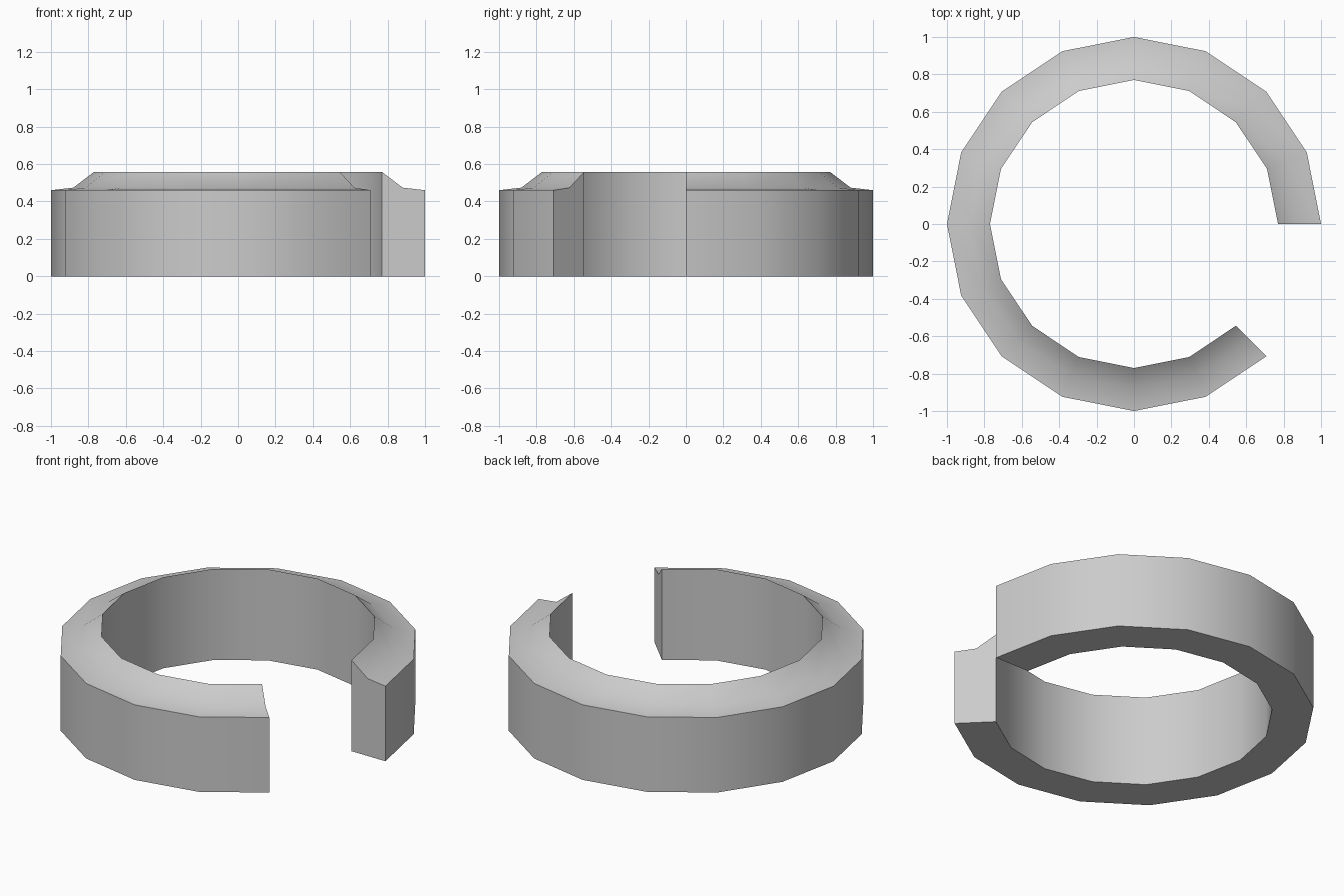
import bpy, bmesh, math

if "Cube" in bpy.data.objects:
    bpy.data.objects.remove(bpy.data.objects["Cube"])

# Cross-section (radius, height) swept round the z axis
PROFILE = [(0.77, 0.0), (1.0, 0.0), (1.0, 0.46), (0.88, 0.474), (0.77, 0.558)]
SEGMENTS = 14            # 14 of 16 segments, leaving an open gap
STEP = math.radians(22.5)

bm = bmesh.new()
rings = []
for i in range(SEGMENTS + 1):
    a = i * STEP
    rings.append([bm.verts.new((r * math.cos(a), r * math.sin(a), z)) for r, z in PROFILE])

# Side walls
n = len(PROFILE)
for a, b in zip(rings, rings[1:]):
    for j in range(n):
        k = (j + 1) % n
        bm.faces.new((a[j], a[k], b[k], b[j]))

# End caps at the gap
bm.faces.new(rings[0])
bm.faces.new(rings[-1][::-1])
bmesh.ops.recalc_face_normals(bm, faces=bm.faces)

mesh = bpy.data.meshes.new("open_ring")
bm.to_mesh(mesh)
bm.free()
ring = bpy.data.objects.new("open_ring", mesh)
bpy.context.collection.objects.link(ring)

# Smooth walls with sharp rims
bpy.context.view_layer.objects.active = ring
ring.select_set(True)
bpy.ops.object.shade_smooth_by_angle(angle=math.radians(35))
